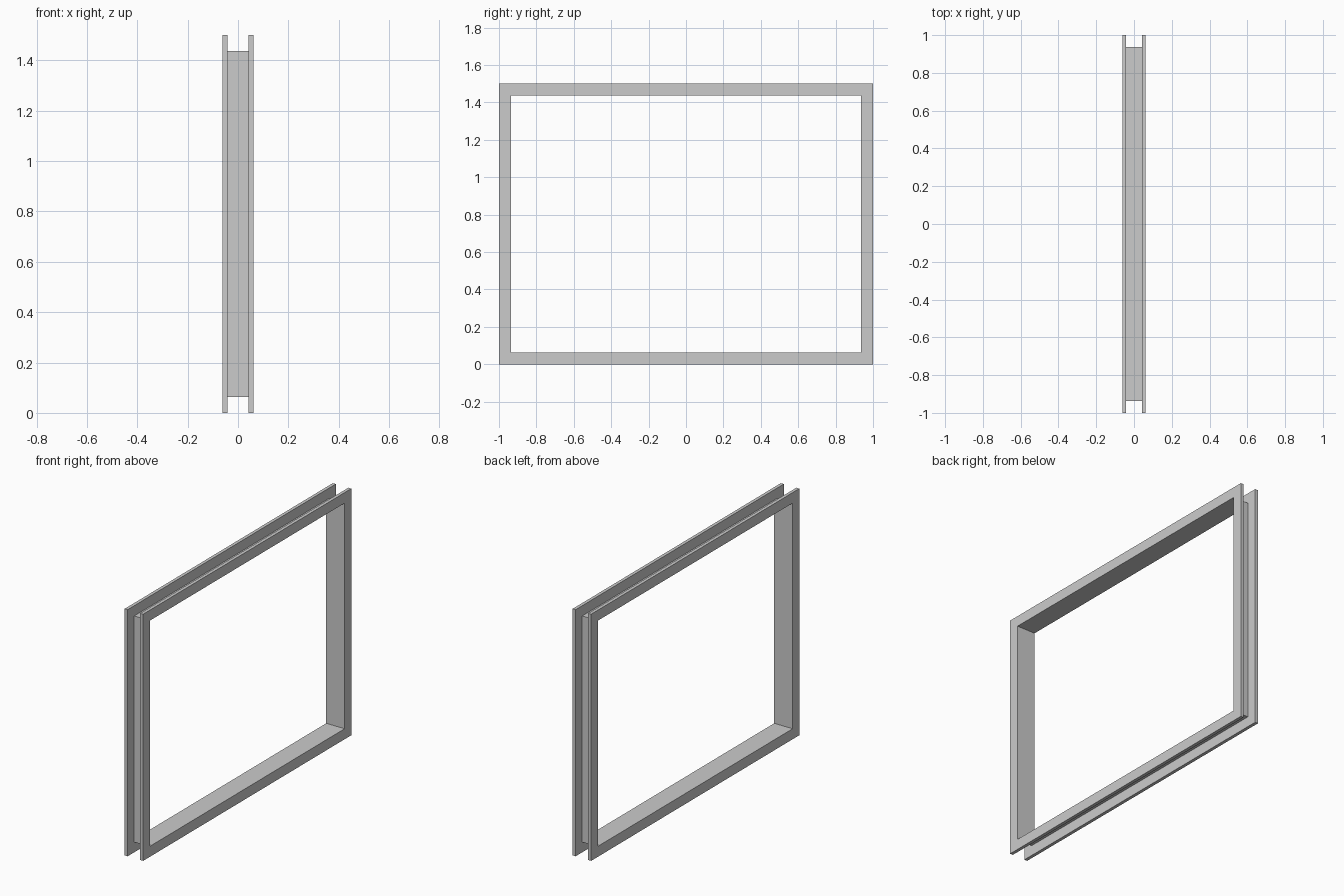
import bpy, bmesh

if "Cube" in bpy.data.objects:
    bpy.data.objects.remove(bpy.data.objects["Cube"])

WIDTH, HEIGHT = 2.0, 1.5        # outer size along y and z
HALF, LIP = 0.062, 0.042        # channel half depth and inner face of each flange
INNER, WEB = 0.064, 0.0625      # inset of the opening and of the thin web's outer face

# Channel cross-section as (x, inset from the outer edge): two flanges and a thin web
profile = [(-HALF, 0), (-LIP, 0), (-LIP, WEB), (LIP, WEB),
           (LIP, 0), (HALF, 0), (HALF, INNER), (-HALF, INNER)]

# Sweep the section around the four mitred corners
corners = [(-1, 0), (1, 0), (1, 1), (-1, 1)]
bm = bmesh.new()
rings = []
for side, top in corners:
    rings.append([bm.verts.new((x, side * (WIDTH / 2 - inset),
                                HEIGHT - inset if top else inset))
                  for x, inset in profile])
n = len(profile)
for i in range(4):
    a, b = rings[i], rings[(i + 1) % 4]
    for j in range(n):
        k = (j + 1) % n
        bm.faces.new((a[j], a[k], b[k], b[j]))
bmesh.ops.recalc_face_normals(bm, faces=bm.faces)

mesh = bpy.data.meshes.new("channel_frame")
bm.to_mesh(mesh)
bm.free()
frame = bpy.data.objects.new("channel_frame", mesh)
bpy.context.collection.objects.link(frame)
